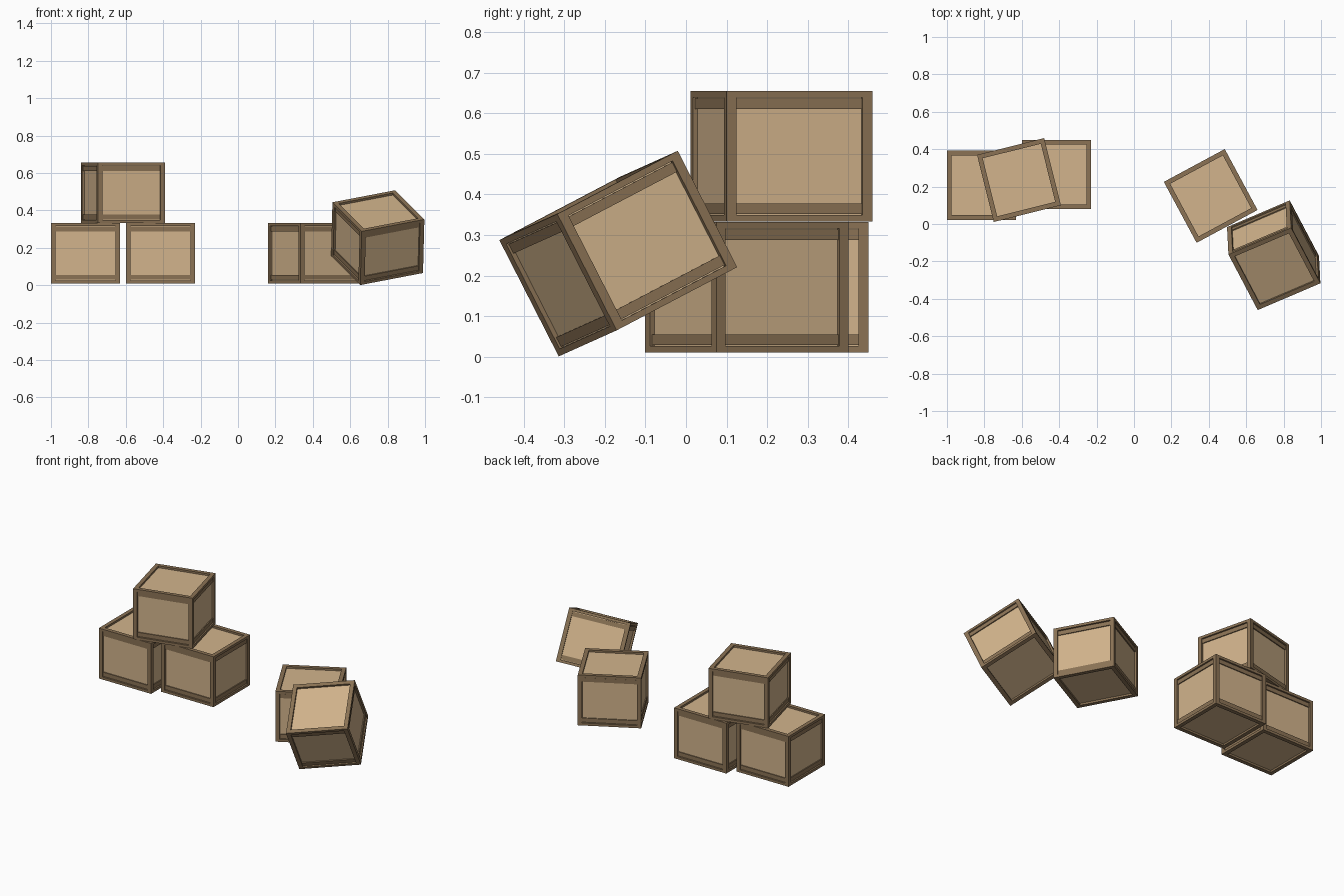
import bpy, bmesh
from math import radians
from mathutils import Matrix, Vector

if "Cube" in bpy.data.objects:
    bpy.data.objects.remove(bpy.data.objects["Cube"])

W, H = 0.37, 0.322            # crate width/depth and height
POST, RAIL = 0.025, 0.016     # frame timber width and rail height
INSET = 0.012                 # how far the panels sit behind the frame


def material(name, rgb):
    m = bpy.data.materials.new(name)
    m.diffuse_color = (*rgb, 1)
    m.use_nodes = True
    m.node_tree.nodes["Principled BSDF"].inputs["Base Color"].default_value = m.diffuse_color
    return m


PANEL = material("light_wood", (0.645, 0.456, 0.262))
FRAME = material("dark_wood", (0.258, 0.171, 0.091))


def add_box(bm, centre, size, mat):
    m = Matrix.Translation(centre) @ Matrix.Diagonal((*size, 1))
    geo = bmesh.ops.create_cube(bm, size=1, matrix=m)
    for f in {f for v in geo["verts"] for f in v.link_faces}:
        f.material_index = mat


def crate_mesh():
    bm = bmesh.new()
    # panelled body
    body = W - 2 * INSET
    add_box(bm, (0, 0, 0), (body, body, H - 2 * INSET), 0)
    e = (W - POST) / 2
    zr = (H - RAIL) / 2
    # corner posts
    for sx in (-1, 1):
        for sy in (-1, 1):
            add_box(bm, (sx * e, sy * e, 0), (POST, POST, H), 1)
    inner = W - 2 * POST
    zs = H / 2 - 0.032
    es = W / 2 - INSET + 0.0015
    for s in (-1, 1):
        for t in (-1, 1):
            # top and bottom rails
            add_box(bm, (0, s * e, t * zr), (inner, POST, RAIL), 1)
            add_box(bm, (s * e, 0, t * zr), (POST, inner, RAIL), 1)
            # thin slats across the side panels
            add_box(bm, (0, s * es, t * zs), (inner, 0.009, 0.026), 1)
            add_box(bm, (s * es, 0, t * zs), (0.009, inner, 0.026), 1)
    me = bpy.data.meshes.new("crate")
    bm.to_mesh(me)
    bm.free()
    me.materials.append(PANEL)
    me.materials.append(FRAME)
    return me


mesh = crate_mesh()
# name, centre, rotation in degrees
crates = [
    ("crate_left", (-0.815, 0.207, 0.171), (0, 0, 0)),
    ("crate_middle", (-0.415, 0.265, 0.171), (0, 0, 0)),
    ("crate_top", (-0.615, 0.235, 0.494), (0, 0, 14)),
    ("crate_right", (0.41, 0.15, 0.171), (0, 0, 28.3)),
    ("crate_tilted", (0.747, -0.167, 0.254), (25.3, -10, 23.1)),
]
for name, loc, rot in crates:
    ob = bpy.data.objects.new(name, mesh)
    ob.location = Vector(loc)
    ob.rotation_euler = [radians(a) for a in rot]
    bpy.context.collection.objects.link(ob)
